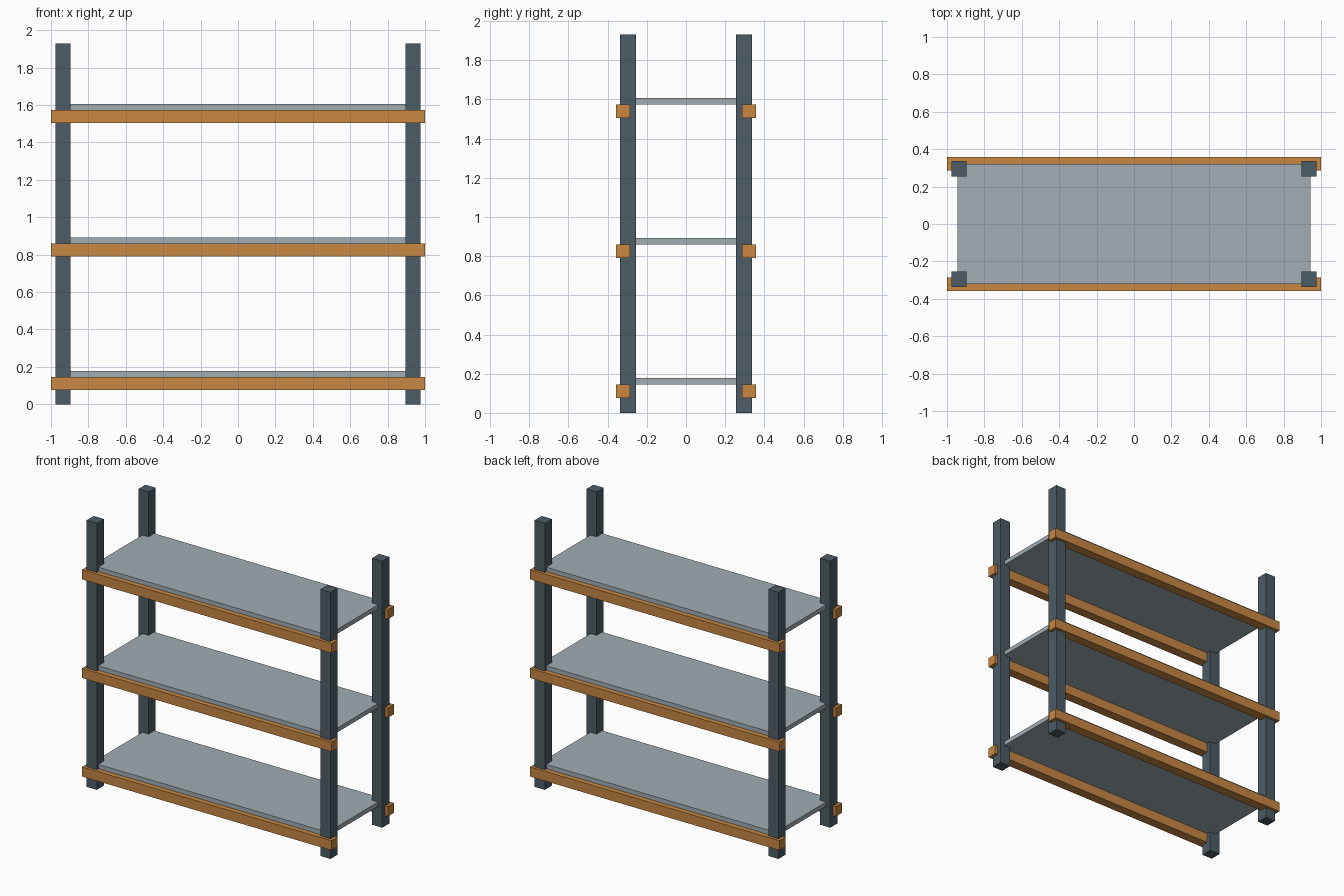
import bpy
import bmesh
from mathutils import Vector

old = bpy.data.objects.get("Cube")
if old:
    bpy.data.objects.remove(old, do_unlink=True)


def make_material(name, rgb):
    mat = bpy.data.materials.new(name)
    mat.use_nodes = True
    colour = (*rgb, 1.0)
    mat.diffuse_color = colour
    mat.node_tree.nodes["Principled BSDF"].inputs["Base Color"].default_value = colour
    return mat


def box(name, centre, size, mat):
    bm = bmesh.new()
    bmesh.ops.create_cube(bm, size=1.0)
    bmesh.ops.scale(bm, vec=Vector(size), verts=bm.verts)
    mesh = bpy.data.meshes.new(name)
    bm.to_mesh(mesh)
    bm.free()
    mesh.materials.append(mat)
    obj = bpy.data.objects.new(name, mesh)
    obj.location = centre
    bpy.context.collection.objects.link(obj)
    return obj


slate = make_material("slate steel", (0.074, 0.107, 0.130))
orange = make_material("orange beam", (0.578, 0.246, 0.056))
grey = make_material("pale grey panel", (0.356, 0.418, 0.451))

HEIGHT = 1.93
POST = 0.082
BEAM = 0.07
PANEL = 0.032
SIDES = (("front", -1), ("back", 1))

# Four corner posts
for depth, sy in SIDES:
    for side, sx in (("right", -1), ("left", 1)):
        box(f"{depth}_{side}_post", (sx * 0.936, sy * 0.296, HEIGHT / 2),
            (POST, POST, HEIGHT), slate)

# Three levels, each with two long beams carrying a shelf panel
for i, level in enumerate(("lower", "middle", "upper")):
    base = 0.076 + i * 0.714
    for depth, sy in SIDES:
        box(f"{level}_{depth}_beam", (0, sy * 0.322, base + BEAM / 2),
            (2.0, BEAM, BEAM), orange)
    box(f"{level}_shelf", (0, 0, base + BEAM + PANEL / 2),
        (1.888, 0.64, PANEL), grey)
